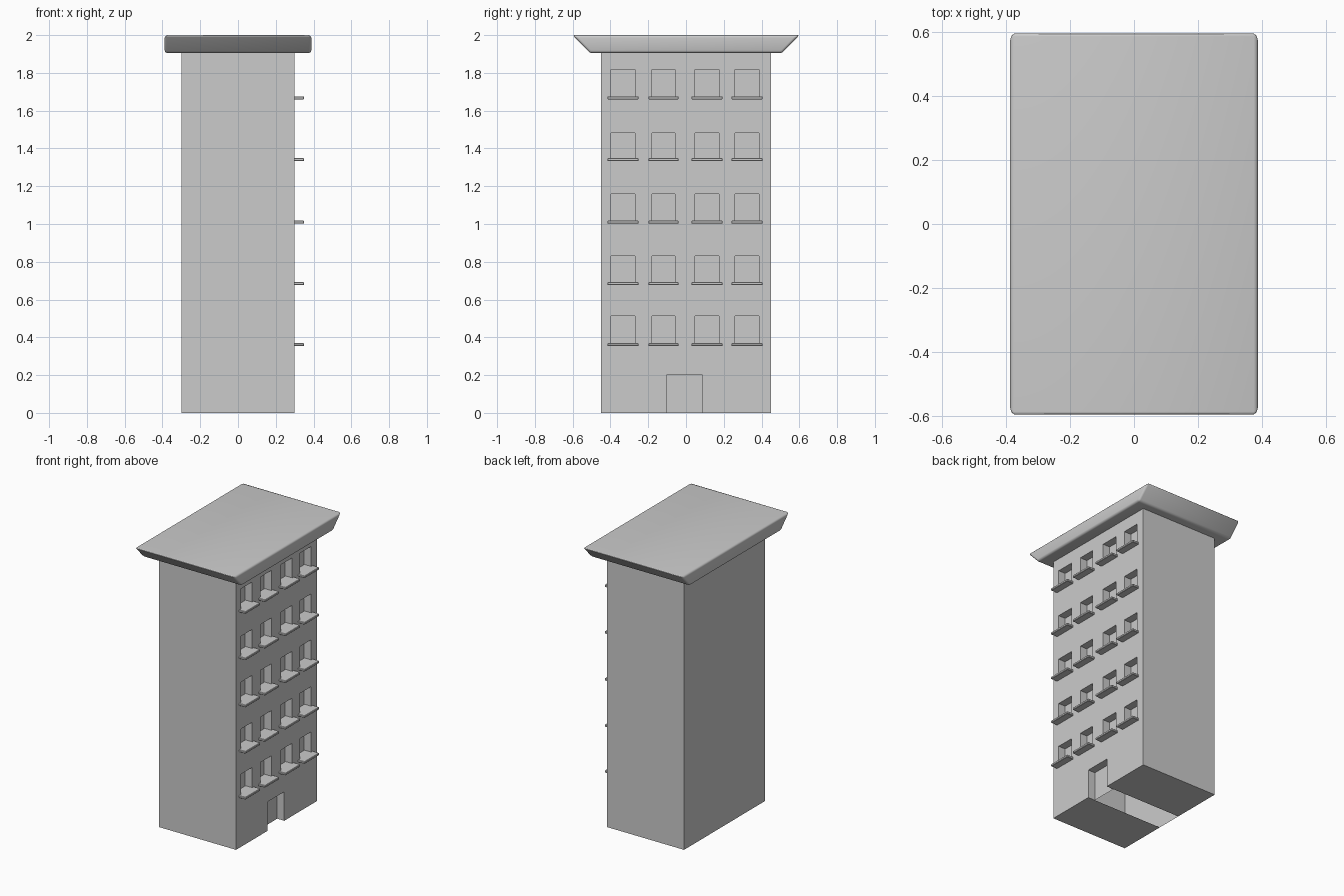
import bpy, bmesh

if "Cube" in bpy.data.objects:
    bpy.data.objects.remove(bpy.data.objects["Cube"])

WX, WY, TOP = 0.30, 0.45, 1.91      # wall half sizes and height
BACK = WX - 0.055                   # back plane of the recesses
COLS = [(-0.397, -0.27), (-0.18, -0.058), (0.048, 0.175), (0.26, 0.386)]
ROWS = [(0.369, 0.512), (0.692, 0.83), (1.018, 1.16), (1.349, 1.483), (1.676, 1.817)]
DOOR = (-0.10, 0.086, 0.0, 0.204)


def finish(bm, name):
    bmesh.ops.remove_doubles(bm, verts=bm.verts, dist=1e-5)
    bmesh.ops.recalc_face_normals(bm, faces=bm.faces)
    me = bpy.data.meshes.new(name)
    bm.to_mesh(me)
    bm.free()
    ob = bpy.data.objects.new(name, me)
    bpy.context.collection.objects.link(ob)
    return ob


def tapered_box(name, x0, x1, yc, y_low, y_high, z0, z1, bevel, segments):
    """Box whose half width in y goes from y_low at z0 to y_high at z1."""
    bm = bmesh.new()
    ends = [[bm.verts.new((x, yc + y, z)) for y, z in
             ((-y_low, z0), (y_low, z0), (y_high, z1), (-y_high, z1))] for x in (x0, x1)]
    bm.faces.new(ends[0])
    bm.faces.new(ends[1])
    for i in range(4):
        j = (i + 1) % 4
        bm.faces.new((ends[0][i], ends[0][j], ends[1][j], ends[1][i]))
    bmesh.ops.recalc_face_normals(bm, faces=bm.faces)
    bmesh.ops.bevel(bm, geom=bm.edges[:], offset=bevel, segments=segments,
                    profile=0.5, affect='EDGES')
    return finish(bm, name)


# Hollow building shell with recessed windows and doorway
bm = bmesh.new()


def quad(*pts):
    bm.faces.new([bm.verts.new(p) for p in pts])


openings = [(y0, y1, z0 - 0.004, z1) for y0, y1 in COLS for z0, z1 in ROWS] + [DOOR]
ys = sorted({-WY, WY} | {y for o in openings for y in o[:2]})
zs = sorted({0.0, TOP} | {z for o in openings for z in o[2:]})

for ya, yb in zip(ys, ys[1:]):
    for za, zb in zip(zs, zs[1:]):
        yc, zc = (ya + yb) / 2, (za + zb) / 2
        if not any(o[0] < yc < o[1] and o[2] < zc < o[3] for o in openings):
            quad((WX, ya, za), (WX, yb, za), (WX, yb, zb), (WX, ya, zb))

for y0, y1, z0, z1 in openings:
    quad((BACK, y0, z0), (BACK, y1, z0), (BACK, y1, z1), (BACK, y0, z1))
    for y in (y0, y1):
        quad((BACK, y, z0), (WX, y, z0), (WX, y, z1), (BACK, y, z1))
    for z in (z0, z1):
        if z > 0:
            quad((BACK, y0, z), (WX, y0, z), (WX, y1, z), (BACK, y1, z))

# Plain walls, top, and underside left open along the doorway strip
quad((-WX, -WY, 0), (-WX, WY, 0), (-WX, WY, TOP), (-WX, -WY, TOP))
quad((-WX, -WY, TOP), (WX, -WY, TOP), (WX, WY, TOP), (-WX, WY, TOP))
for y in (-WY, WY):
    quad((-WX, y, 0), (WX, y, 0), (WX, y, TOP), (-WX, y, TOP))
for ya, yb in ((-WY, DOOR[0]), (DOOR[1], WY)):
    quad((-WX, ya, 0), (WX, ya, 0), (WX, yb, 0), (-WX, yb, 0))
finish(bm, "building_walls")

# Window sills
for r, (z0, _) in enumerate(ROWS):
    for c, (y0, y1) in enumerate(COLS):
        half = (y1 - y0) / 2 + 0.019
        tapered_box(f"window_sill_{r}_{c}", BACK, 0.35, (y0 + y1) / 2,
                    half, half, z0 - 0.016, z0, 0.003, 1)

# Flared roof slab with softened edges
roof = tapered_box("roof", -0.388, 0.388, 0, 0.508, 0.60, 1.905, 2.0, 0.014, 3)
for p in roof.data.polygons:
    p.use_smooth = True
